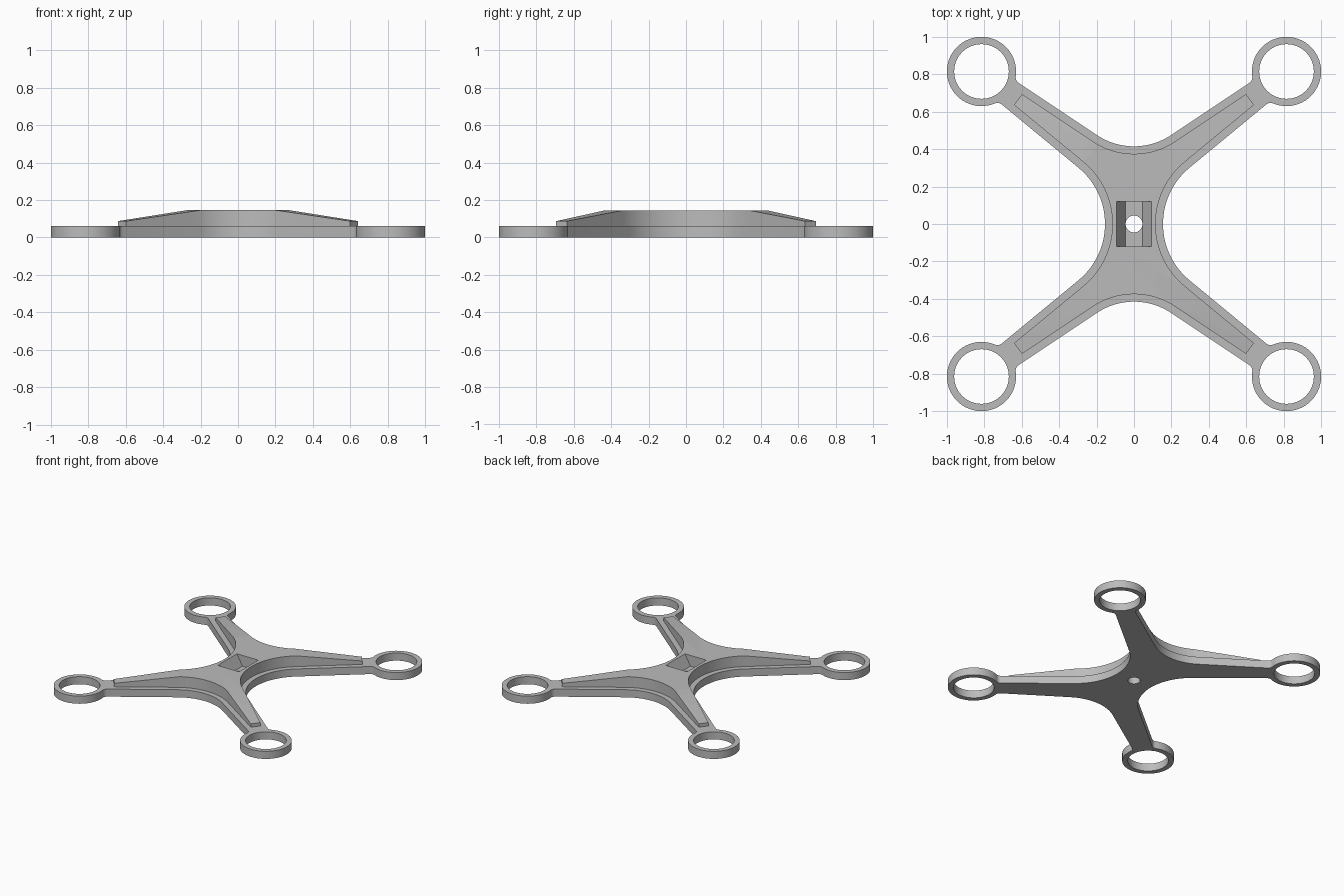
import bpy, bmesh, math
from mathutils import Vector

if "Cube" in bpy.data.objects:
    bpy.data.objects.remove(bpy.data.objects["Cube"], do_unlink=True)

# Main dimensions
PLATE_H, BODY_H, END_H = 0.06, 0.145, 0.087
RING = Vector((0.815, 0.815))
RING_R, RING_HOLE, BORE, FILLET = 0.185, 0.146, 0.045, 0.035
BACK_ANGLE, SIDE_ANGLE = math.radians(33.7), math.radians(39.5)
ARM = Vector((math.cos(math.radians(36.5)), math.sin(math.radians(36.5))))
SLOPE_START, ARM_END = 0.42, 0.894

grey = bpy.data.materials.new("light grey plastic")
grey.use_nodes = True
grey.diffuse_color = (0.5, 0.5, 0.5, 1)
grey.node_tree.nodes["Principled BSDF"].inputs["Base Color"].default_value = (0.5, 0.5, 0.5, 1)


def arc(c, r, a, b, n):
    return [Vector((c[0] + r * math.cos(a + (b - a) * i / n),
                    c[1] + r * math.sin(a + (b - a) * i / n))) for i in range(n + 1)]


def angle(v):
    return math.atan2(v.y, v.x)


def waist_arcs(inset):
    """Concave edges between two arms, for one quarter."""
    back = arc((0, 0.415 + 0.357), 0.357 + inset, -math.pi / 2, BACK_ANGLE - math.pi / 2, 12)
    side = arc((0.155 + 0.39, 0), 0.39 + inset, math.pi / 2 + SIDE_ANGLE, math.pi, 16)
    return back, side


def fillet(p, u, n):
    """Small arc from an arm edge to the ring, with its centre."""
    q = p + n * FILLET - RING
    k = q.dot(u)
    t = -k - math.sqrt(k * k - q.length_squared + (RING_R + FILLET) ** 2)
    f = q + RING + u * t
    a, b = angle(-n), angle(RING - f)
    b = a + (b - a + math.pi) % (2 * math.pi) - math.pi
    return f, arc(f, FILLET, a, b, 6)


def four_way(q):
    """Mirror a quarter outline into a closed loop."""
    return ([(p.x, p.y) for p in q] + [(p.x, -p.y) for p in q[-2::-1]]
            + [(-p.x, -p.y) for p in q[1:]] + [(-p.x, p.y) for p in q[-2:0:-1]])


def finish(name, mesh):
    bm = bmesh.new()
    bm.from_mesh(mesh)
    bmesh.ops.remove_doubles(bm, verts=bm.verts, dist=1e-5)
    bmesh.ops.recalc_face_normals(bm, faces=bm.faces)
    bm.to_mesh(mesh)
    bm.free()
    mesh.materials.clear()
    mesh.materials.append(grey)
    mesh.shade_smooth()
    mesh.set_sharp_from_angle(angle=math.radians(30))
    mesh.name = name
    ob = bpy.data.objects.new(name, mesh)
    bpy.context.collection.objects.link(ob)
    return ob


def evaluated(ob):
    """Mesh of an object with its modifiers, removing the object."""
    bpy.context.view_layer.update()
    dg = bpy.context.evaluated_depsgraph_get()
    mesh = bpy.data.meshes.new_from_object(ob.evaluated_get(dg))
    bpy.data.objects.remove(ob, do_unlink=True)
    return mesh


def prism(name, outline, height):
    """Extrude a flat 3D outline by a vector."""
    bm = bmesh.new()
    face = bm.faces.new([bm.verts.new(p) for p in outline])
    ext = bmesh.ops.extrude_face_region(bm, geom=[face])
    bmesh.ops.translate(bm, vec=height, verts=[v for v in ext["geom"] if isinstance(v, bmesh.types.BMVert)])
    bmesh.ops.recalc_face_normals(bm, faces=bm.faces)
    mesh = bpy.data.meshes.new(name)
    ob = bpy.data.objects.new(name, mesh)
    bpy.context.collection.objects.link(ob)
    return ob, bm


back_dir = Vector((math.cos(BACK_ANGLE), math.sin(BACK_ANGLE)))
side_dir = Vector((math.cos(SIDE_ANGLE), math.sin(SIDE_ANGLE)))

# Base plate: cross with four rings and a centre bore
back, side = waist_arcs(0)
f1, fil1 = fillet(back[-1], back_dir, Vector((-back_dir.y, back_dir.x)))
f2, fil2 = fillet(side[0], side_dir, Vector((side_dir.y, -side_dir.x)))
a, b = angle(f1 - RING), angle(f2 - RING)
b = a - (a - b) % (2 * math.pi)
rim = arc(RING, RING_R, a, b, 48)
loops = [four_way(back + fil1 + rim[1:-1] + fil2[::-1] + side)]
loops += [arc((sx * RING.x, sy * RING.y), RING_HOLE, 0, 2 * math.pi, 56)[:-1]
          for sx in (-1, 1) for sy in (-1, 1)]
loops.append(arc((0, 0), BORE, 0, 2 * math.pi, 32)[:-1])

curve = bpy.data.curves.new("plate_profile", "CURVE")
curve.dimensions, curve.fill_mode, curve.extrude = "2D", "BOTH", PLATE_H / 2
for loop in loops:
    spline = curve.splines.new("POLY")
    spline.points.add(len(loop) - 1)
    for point, p in zip(spline.points, loop):
        point.co = (p[0], p[1], 0, 1)
    spline.use_cyclic_u = True
profile = bpy.data.objects.new("plate_profile", curve)
bpy.context.collection.objects.link(profile)
plate = finish("base_plate", evaluated(profile))
for v in plate.data.vertices:
    v.co.z += PLATE_H / 2

# Raised spine: inset outline, cut square at the arm ends
back, side = waist_arcs(0.04)
corners = [p + d * ((ARM_END - p.dot(ARM)) / d.dot(ARM))
           for p, d in ((back[-1], back_dir), (side[0], side_dir))]
outline = [(x, y, PLATE_H) for x, y in four_way(back + corners + side)]
spine, bm = prism("raised_spine", outline, (0, 0, BODY_H - PLATE_H))

# Slope the top down along each arm
for sx in (-1, 1):
    for sy in (-1, 1):
        d = Vector((sx * ARM.x, sy * ARM.y, 0))
        bmesh.ops.bisect_plane(bm, geom=bm.verts[:] + bm.edges[:] + bm.faces[:],
                               plane_co=d * SLOPE_START, plane_no=d)
drop = (BODY_H - END_H) / (ARM_END - SLOPE_START)
for v in bm.verts:
    if v.co.z > PLATE_H + 0.01:
        along = abs(v.co.x) * ARM.x + abs(v.co.y) * ARM.y
        v.co.z -= max(0, along - SLOPE_START) * drop
bm.to_mesh(spine.data)
bm.free()

# Centre pocket with two sloping walls
slant = (0.093 - BORE) / (BODY_H - PLATE_H)
section = [(s * (BORE + slant * (z - PLATE_H)), -0.12, z)
           for s, z in ((-1, 0.04), (1, 0.04), (1, 0.2), (-1, 0.2))]
cutter, bm = prism("pocket_cutter", section, (0, 0.24, 0))
bm.to_mesh(cutter.data)
bm.free()
cutter.hide_render = True
cut = spine.modifiers.new("pocket", "BOOLEAN")
cut.operation, cut.solver, cut.object = "DIFFERENCE", "EXACT", cutter
spine_mesh = evaluated(spine)
bpy.data.objects.remove(cutter, do_unlink=True)
finish("raised_spine", spine_mesh)
